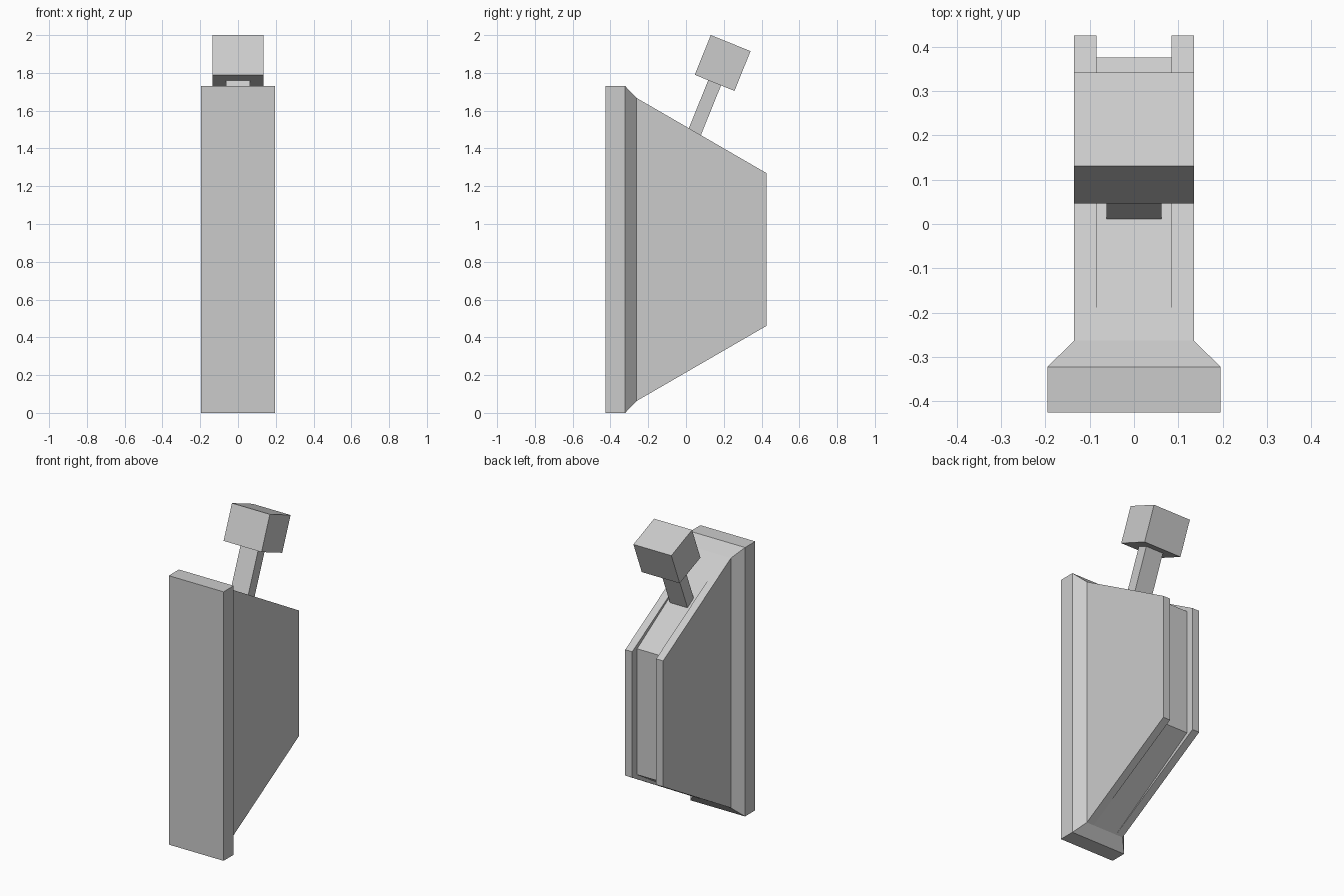
import bpy, bmesh, math
from mathutils import Matrix, Vector

if "Cube" in bpy.data.objects:
    bpy.data.objects.remove(bpy.data.objects["Cube"])

GROOVE = 0.085    # half width of the groove
SIDE = 0.135      # half width of the housing


def finish(name, bm):
    bmesh.ops.remove_doubles(bm, verts=bm.verts, dist=0.0005)
    bmesh.ops.recalc_face_normals(bm, faces=bm.faces)
    mesh = bpy.data.meshes.new(name)
    bm.to_mesh(mesh)
    bm.free()
    obj = bpy.data.objects.new(name, mesh)
    bpy.context.collection.objects.link(obj)
    return obj


def bridge(bm, a, b, closed):
    n = len(a)
    for i in range(n if closed else n - 1):
        j = (i + 1) % n
        quad = []
        for v in (a[i], a[j], b[j], b[i]):
            if all((v.co - q.co).length > 1e-5 for q in quad):
                quad.append(v)
        if len(quad) > 2:
            bm.faces.new(quad)


bm = bmesh.new()

# Front plate with chamfered back edge
rings = []
for y, hx, z0, z1 in ((-0.425, 0.195, 0, 1.73), (-0.322, 0.195, 0, 1.73),
                      (-0.263, SIDE, 0.062, 1.668)):
    xs = (-hx, -GROOVE, GROOVE, hx)
    pts = [(x, y, z0) for x in xs] + [(x, y, z1) for x in reversed(xs)]
    rings.append([bm.verts.new(p) for p in pts])
bm.faces.new(rings[0])
bridge(bm, rings[0], rings[1], True)
bridge(bm, rings[1], rings[2], True)

# Tapered housing, with a groove that deepens towards the back
cols = []
for x, back in ((-SIDE, 0.425), (-GROOVE, 0.425), (-GROOVE, 0.375),
                (GROOVE, 0.375), (GROOVE, 0.425), (SIDE, 0.425)):
    profile = ((-0.263, 1.668), (back, 1.27), (back, 0.46), (-0.263, 0.062))
    cols.append([bm.verts.new((x, y, z)) for y, z in profile])
for a, b in zip(cols, cols[1:]):
    bridge(bm, a, b, False)
bm.faces.new(cols[0])
bm.faces.new(cols[-1])
finish("switch_housing", bm)


# Tilted lever: boxes measured along the lever axis from the knob centre
tilt = Matrix.Translation((0, 0.194, 1.8525)) @ Matrix.Rotation(math.radians(-22), 4, 'X')


def lever_box(name, size, offset):
    bm = bmesh.new()
    bmesh.ops.create_cube(bm, size=1)
    bmesh.ops.scale(bm, vec=size, verts=bm.verts)
    bmesh.ops.translate(bm, vec=Vector((0, 0, offset)), verts=bm.verts)
    bmesh.ops.transform(bm, matrix=tilt, verts=bm.verts)
    finish(name, bm)


lever_box("lever_knob", (0.27, 0.227, 0.227), 0)
lever_box("lever_stem", (0.125, 0.073, 0.307), -0.2665)
